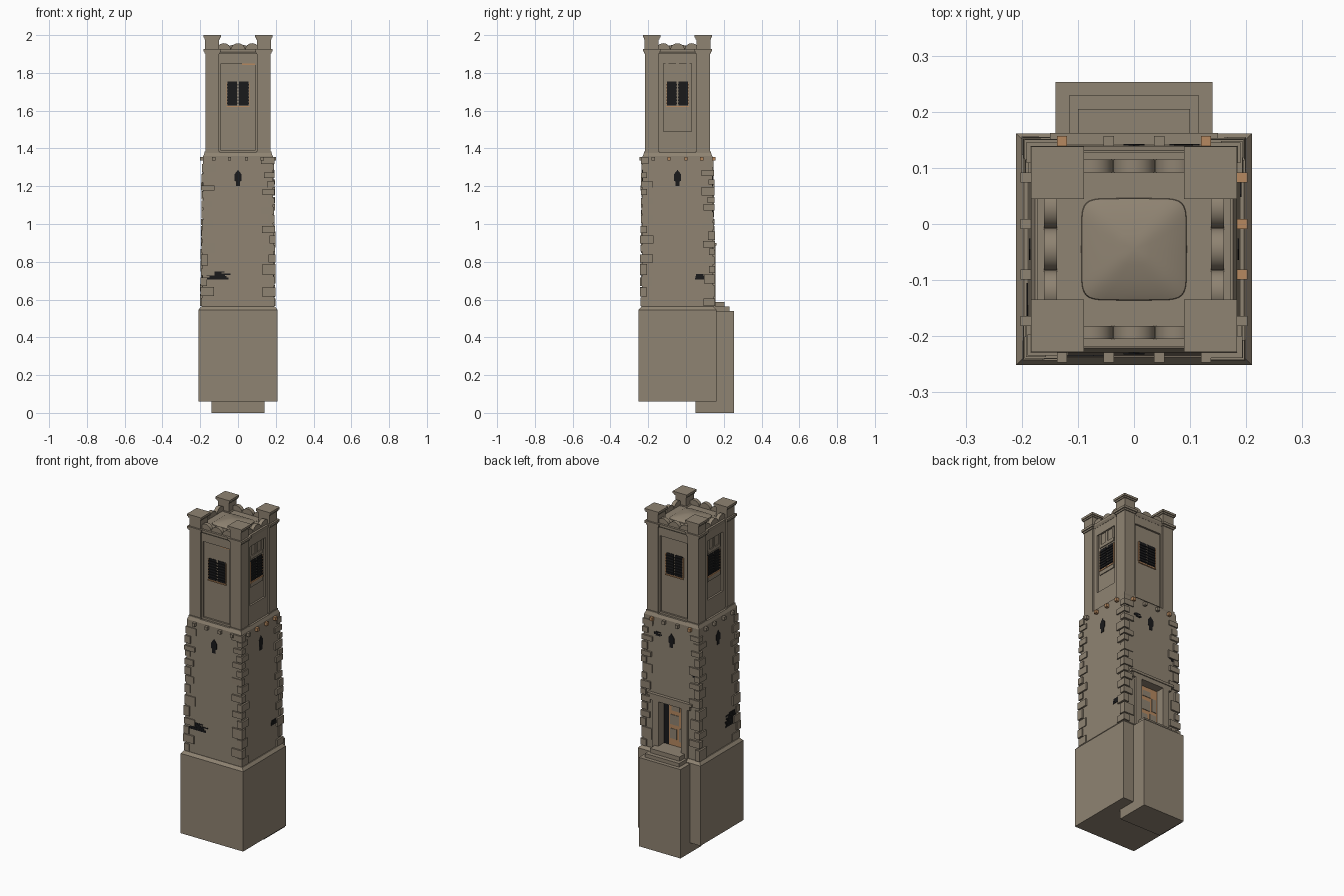
import bpy, bmesh, math, random
from mathutils import Matrix, Vector

if "Cube" in bpy.data.objects:
    bpy.data.objects.remove(bpy.data.objects["Cube"])

random.seed(4)
CY = -0.045                                   # tower axis in y


def material(name, rgb):
    m = bpy.data.materials.new(name)
    m.diffuse_color = (*rgb, 1)
    m.use_nodes = True
    m.node_tree.nodes["Principled BSDF"].inputs["Base Color"].default_value = m.diffuse_color
    return m


STONE = material("stone", (0.275, 0.228, 0.168))
DARK = material("dark_opening", (0.010, 0.010, 0.011))
RUST = material("rust_orange", (0.47, 0.25, 0.115))


def side_matrix(k):
    # side 0 front, 1 right, 2 back, 3 left; local coords are (along, outward, up)
    return Matrix.Translation((0, CY, 0)) @ Matrix.Rotation(k * math.pi / 2, 4, 'Z')


def finish(name, bm, mat):
    bmesh.ops.recalc_face_normals(bm, faces=bm.faces)
    me = bpy.data.meshes.new(name)
    bm.to_mesh(me)
    bm.free()
    ob = bpy.data.objects.new(name, me)
    bpy.context.collection.objects.link(ob)
    me.materials.append(mat)
    return ob


def add_prism(bm, k, outline, d0, d1):
    # extrude an (along, up) outline from depth d0 to d1 on side k
    M = side_matrix(k)
    a = [bm.verts.new(M @ Vector((u, -d0, z))) for u, z in outline]
    b = [bm.verts.new(M @ Vector((u, -d1, z))) for u, z in outline]
    n = len(a)
    bm.faces.new(a)
    bm.faces.new(b[::-1])
    for i in range(n):
        bm.faces.new((a[i], a[(i + 1) % n], b[(i + 1) % n], b[i]))


def add_box(bm, k, u0, u1, d0, d1, z0, z1):
    add_prism(bm, k, [(u0, z0), (u1, z0), (u1, z1), (u0, z1)], d0, d1)


def boxes(name, mat, items):
    bm = bmesh.new()
    for it in items:
        add_box(bm, *it)
    return finish(name, bm, mat)


def loft(name, sections, mat):
    # stacked rectangles (half x, half y, z)
    bm = bmesh.new()
    rings = [[bm.verts.new((sx * hx, CY + sy * hy, z)) for sx, sy in
              ((-1, -1), (1, -1), (1, 1), (-1, 1))] for hx, hy, z in sections]
    bm.faces.new(rings[0][::-1])
    bm.faces.new(rings[-1])
    for r, s in zip(rings, rings[1:]):
        for i in range(4):
            bm.faces.new((r[i], r[(i + 1) % 4], s[(i + 1) % 4], s[i]))
    return finish(name, bm, mat)


def shaft_half(z):
    return 0.190 - 0.006 * (z - 0.55) / 0.8


ALL = range(4)

# foundation and shaft
loft("foundation", [(0.21, 0.206, 0.06), (0.21, 0.206, 0.545), (0.196, 0.192, 0.562)], STONE)
shaft = loft("shaft", [(0.190, 0.190, 0.55), (0.184, 0.184, 1.345), (0.184, 0.184, 1.36),
                       (0.176, 0.176, 1.378)], STONE)

# entrance steps on the back
boxes("entrance_steps", STONE, [
    (2, -0.14, 0.14, 0.095, 0.298, 0.0, 0.54),
    (2, -0.115, 0.115, 0.10, 0.275, 0.54, 0.562),
    (2, -0.10, 0.10, 0.10, 0.25, 0.562, 0.588)])

# door niche cut into the shaft
cutter = boxes("door_niche_cutter", STONE, [(2, -0.078, 0.078, 0.14, 0.25, 0.588, 0.86)])
cutter.hide_render = True
cutter.hide_viewport = True
mod = shaft.modifiers.new("door_niche", 'BOOLEAN')
mod.object = cutter
mod.operation = 'DIFFERENCE'
mod.solver = 'EXACT'

# door surround, hood and door
boxes("door_surround", STONE, [
    (2, -0.118, -0.076, 0.17, 0.202, 0.562, 0.865),
    (2, 0.076, 0.118, 0.17, 0.202, 0.562, 0.865),
    (2, -0.135, 0.135, 0.17, 0.202, 0.858, 0.885),
    (2, -0.15, 0.15, 0.17, 0.207, 0.885, 0.90)])
boxes("door_leaf", RUST, [(2, -0.045, 0.078, 0.138, 0.146, 0.588, 0.86)])
boxes("door_panels", STONE, [
    (2, -0.035, 0.010, 0.14, 0.149, 0.63, 0.69), (2, 0.025, 0.07, 0.14, 0.149, 0.62, 0.70),
    (2, -0.035, 0.025, 0.14, 0.149, 0.715, 0.775), (2, 0.04, 0.07, 0.14, 0.149, 0.72, 0.80),
    (2, -0.025, 0.03, 0.14, 0.149, 0.80, 0.835)])
boxes("door_gap", DARK, [(2, -0.078, -0.045, 0.138, 0.146, 0.588, 0.86)])

# toothed corner stones, shrinking with height
bm = bmesh.new()
for k in ALL:
    z, i = 0.565, k
    while z < 1.32:
        h = random.uniform(0.034, 0.058) * (1.15 - 0.45 * (z - 0.56) / 0.8)
        a = (0.066 if i % 2 else 0.036) * random.uniform(0.85, 1.1)
        b = (0.036 if i % 2 else 0.066) * random.uniform(0.85, 1.1)
        o = shaft_half(z) + random.uniform(0.004, 0.011)
        add_box(bm, k, o - a, o, o - b, o, z, z + h)
        z += h + random.uniform(0.004, 0.018)
        i += 1
finish("corner_stones", bm, STONE)

# small projecting blocks under the shaft top
spots = (-0.128, -0.045, 0.045, 0.128)
rusty = {(1, 1), (1, 2), (1, 3), (2, 0), (2, 3)}
for name, mat, want in (("projecting_blocks", STONE, False), ("rusty_blocks", RUST, True)):
    boxes(name, mat, [(k, u - 0.009, u + 0.009, 0.17, 0.202, 1.336, 1.356)
                      for k in ALL for i, u in enumerate(spots) if ((k, i) in rusty) == want])

# pointed slit windows
bm = bmesh.new()
for k in ALL:
    add_prism(bm, k, [(-0.011, 1.202), (0.011, 1.202), (0.011, 1.225), (0.019, 1.23),
                      (0.019, 1.262), (0, 1.287), (-0.019, 1.262), (-0.019, 1.23),
                      (-0.011, 1.225)], 0.180, 0.1875)
finish("slit_windows", bm, DARK)

# ragged dark cracks: side, along range, height range, strip count
bm = bmesh.new()
for k, u0, u1, z0, z1, n in ((0, -0.188, -0.03, 0.705, 0.75, 7), (3, 0.06, 0.18, 0.67, 0.75, 9),
                             (1, 0.09, 0.18, 0.705, 0.735, 3), (2, -0.12, -0.06, 1.25, 1.275, 4),
                             (2, 0.13, 0.185, 1.06, 1.11, 5), (2, -0.184, -0.14, 1.30, 1.335, 4)):
    for i in range(n):
        z = z0 + (z1 - z0) * i / n
        w = (u1 - u0) * random.uniform(0.4, 0.95)
        s = u0 + (u1 - u0 - w) * random.random() * 0.6
        d = shaft_half(z)
        add_box(bm, k, s, s + w, d - 0.005, d + 0.0025, z, z + (z1 - z0) / n * 0.95)
finish("cracks", bm, DARK)

# belfry core with recessed panels on each side
loft("belfry_core", [(0.153, 0.153, 1.37), (0.153, 0.153, 1.905)], STONE)
frames = []
for k in ALL:
    low, w = (1.49, 0.075) if k % 2 else (1.39, 0.09)
    frames += [(k, -0.12, -w, 0.15, 0.164, 1.37, 1.905), (k, w, 0.12, 0.15, 0.164, 1.37, 1.905),
               (k, -w, w, 0.15, 0.164, 1.85, 1.905), (k, -w, w, 0.15, 0.164, 1.37, low)]
    if k % 2:                                  # small square tracery above the side windows
        frames += [(k, -0.06, 0.06, 0.15, 0.158, 1.765, 1.785)]
        frames += [(k, u - 0.008, u + 0.008, 0.15, 0.158, 1.785, 1.85) for u in (-0.055, 0, 0.055)]
        frames += [(k, -0.06, 0.06, 0.15, 0.158, 1.595, 1.618)]
boxes("belfry_frames", STONE, frames)

# paired belfry windows with mullion, slats and rusty sills
boxes("belfry_windows", DARK, [(k, u - 0.025, u + 0.025, 0.15, 0.156, 1.628, 1.755)
                               for k in ALL for u in (-0.03, 0.03)])
boxes("belfry_slats", DARK, [(k, u - 0.027, u + 0.027, 0.152, 0.160, z, z + 0.007)
                             for k in ALL for u in (-0.03, 0.03)
                             for z in [1.635 + 0.0165 * i for i in range(7)]])
boxes("belfry_sills", RUST, [(k, -0.06, 0.06, 0.15, 0.160, 1.619, 1.626) for k in ALL]
      + [(k, u - 0.002, u + 0.002, 0.15, 0.158, 1.63, 1.75) for k in ALL for u in (-0.059, 0.059)]
      + [(0, 0.02, 0.09, 0.15, 0.157, 1.842, 1.849)])

# corner piers with collars, necks and caps
piers = []
for k in ALL:
    for h, z0, z1 in ((0.036, 1.365, 1.91), (0.040, 1.365, 1.385), (0.041, 1.902, 1.912),
                      (0.047, 1.912, 1.926), (0.037, 1.926, 1.982), (0.042, 1.978, 1.987),
                      (0.047, 1.987, 2.0)):
        piers.append((k, 0.1365 - h, 0.1365 + h, 0.1365 - h, 0.1365 + h, z0, z1))
boxes("corner_piers", STONE, piers)

# cornice slab and scalloped parapet
loft("cornice", [(0.165, 0.165, 1.90), (0.173, 0.173, 1.912), (0.173, 0.173, 1.924)], STONE)
bm = bmesh.new()
for k in ALL:
    for c in (-0.075, 0, 0.075):
        add_prism(bm, k, [(c - 0.0375 * math.cos(t * math.pi / 12), 1.92 + 0.037 * math.sin(t * math.pi / 12))
                          for t in range(13)], 0.137, 0.16)
scallops = finish("parapet_scallops", bm, STONE)

# softly domed roof on a rounded square plan
bm = bmesh.new()
N = 40
rings = []
for s, z in ((1.0, 1.92), (0.98, 1.928), (0.85, 1.934), (0.6, 1.941), (0.3, 1.948)):
    p = 2 / (2 + 5 * s)
    ring = []
    for i in range(N):
        c, t = math.cos(2 * math.pi * i / N), math.sin(2 * math.pi * i / N)
        ring.append(bm.verts.new((0.095 * s * math.copysign(abs(c) ** p, c),
                                  CY + 0.092 * s * math.copysign(abs(t) ** p, t), z)))
    rings.append(ring)
tip = bm.verts.new((0, CY, 1.952))
for r, q in zip(rings, rings[1:]):
    for i in range(N):
        bm.faces.new((r[i], r[(i + 1) % N], q[(i + 1) % N], q[i]))
for i in range(N):
    bm.faces.new((rings[-1][i], rings[-1][(i + 1) % N], tip))
roof = finish("domed_roof", bm, STONE)

for ob in (scallops, roof):
    bpy.ops.object.select_all(action='DESELECT')
    ob.select_set(True)
    bpy.context.view_layer.objects.active = ob
    bpy.ops.object.shade_smooth_by_angle(angle=math.radians(40))
